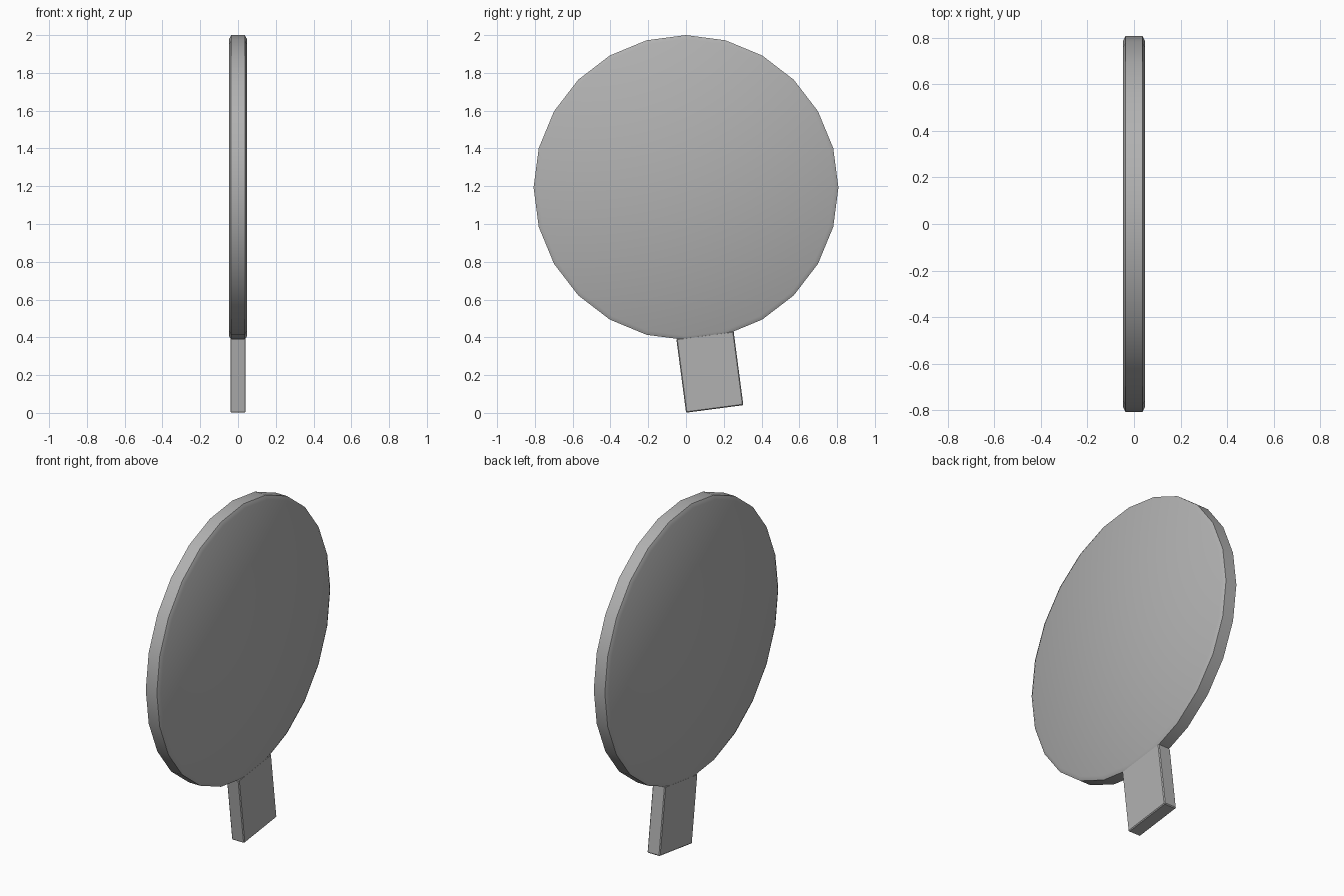
import bpy, bmesh
from math import sin, cos, pi, radians
from mathutils import Matrix, Vector

if "Cube" in bpy.data.objects:
    bpy.data.objects.remove(bpy.data.objects["Cube"])

grey = bpy.data.materials.new("dark_grey")
grey.diffuse_color = (0.44, 0.44, 0.44, 1)
grey.use_nodes = True
grey.node_tree.nodes["Principled BSDF"].inputs["Base Color"].default_value = grey.diffuse_color


def finish(name, bm):
    bmesh.ops.recalc_face_normals(bm, faces=bm.faces)
    mesh = bpy.data.meshes.new(name)
    bm.to_mesh(mesh)
    bm.free()
    mesh.materials.append(grey)
    obj = bpy.data.objects.new(name, mesh)
    bpy.context.collection.objects.link(obj)
    # smooth round the rim, sharp at the chamfers
    mesh.shade_smooth()
    mesh.set_sharp_from_angle(angle=radians(30))
    return obj


# Round paddle blade: 24-sided disc with a chamfered rim
SIDES, CENTRE_Z = 24, 1.193
bm = bmesh.new()
rings = []
for x, r in [(-0.048, 0.785), (-0.036, 0.807), (0.036, 0.807), (0.048, 0.785)]:
    rings.append([bm.verts.new((x, r * sin(a), CENTRE_Z + r * cos(a)))
                  for a in (2 * pi * i / SIDES for i in range(SIDES))])
for lower, upper in zip(rings, rings[1:]):
    for i in range(SIDES):
        j = (i + 1) % SIDES
        bm.faces.new((lower[i], lower[j], upper[j], upper[i]))
bm.faces.new(rings[0])
bm.faces.new(rings[-1])
finish("paddle_blade", bm)

# Short handle, square to one rim facet and so tilted half a facet
tilt = Matrix.Rotation(radians(7.5), 4, 'X')
length = 0.395
centre = Vector((0, 0.152, 0.021)) + tilt @ Vector((0, 0, length / 2))
bm = bmesh.new()
bmesh.ops.create_cube(bm, size=1, matrix=Matrix.Translation(centre) @ tilt
                      @ Matrix.Diagonal((0.082, 0.306, length, 1)))
bmesh.ops.bevel(bm, geom=bm.edges[:], offset=0.005, segments=1, affect='EDGES')
finish("handle", bm)
